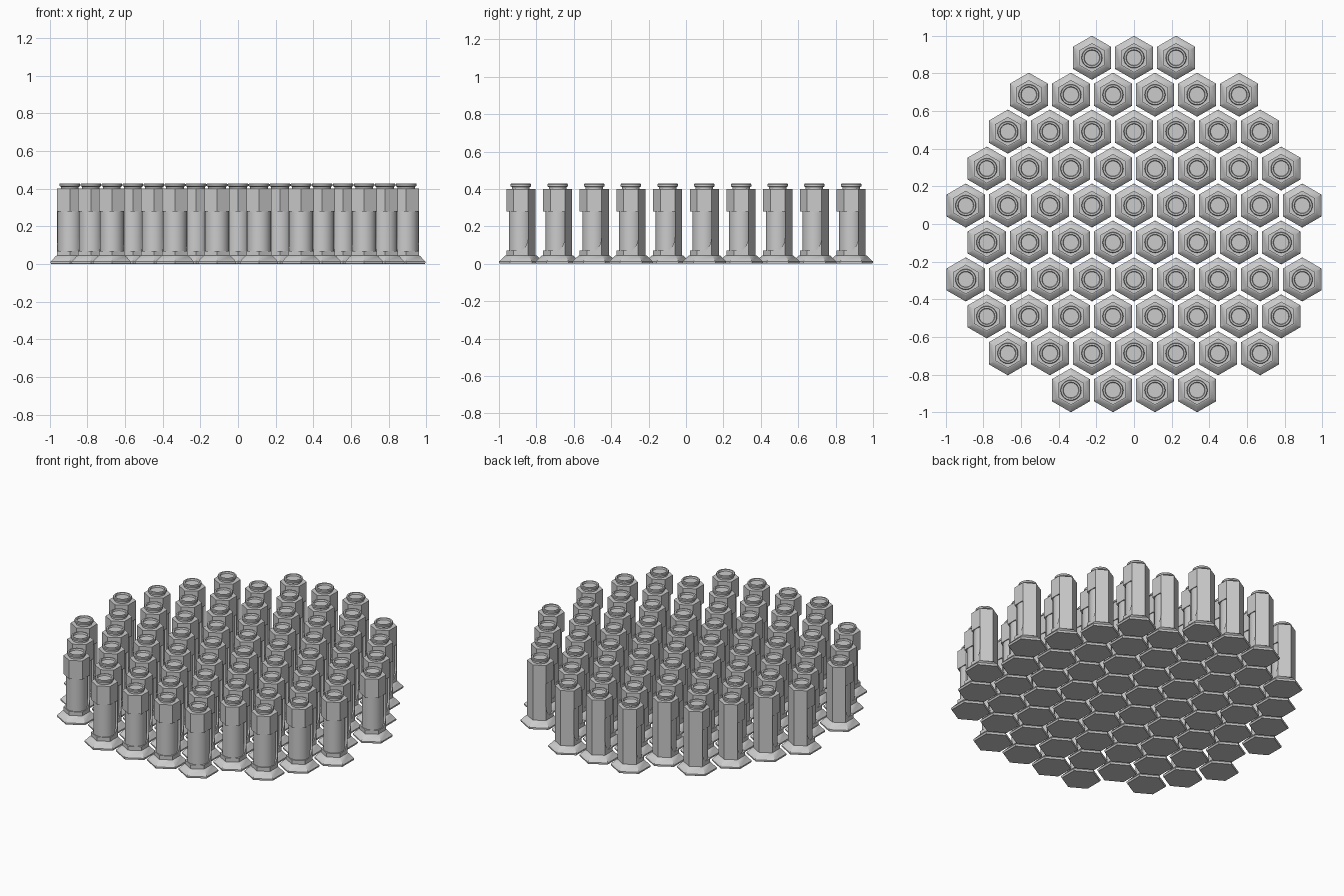
import bpy, bmesh
from math import cos, sin, pi

if "Cube" in bpy.data.objects:
    bpy.data.objects.remove(bpy.data.objects["Cube"])

R = 0.078               # hexagon corner radius of the column
A = R * cos(pi / 6)     # half width across flats
PITCH, ROW_STEP = 0.2234, 0.1962
SEG = 32


def ring(radius, z, n):
    return [(radius * cos(pi / 2 + 2 * pi * i / n),
             radius * sin(pi / 2 + 2 * pi * i / n), z) for i in range(n)]


def loft(bm, rings, smooth=False, cap_bottom=True, cap_top=True):
    """Skin a stack of closed loops and cap the ends."""
    loops = [[bm.verts.new(p) for p in r] for r in rings]
    n = len(loops[0])
    for lo, hi in zip(loops, loops[1:]):
        for i in range(n):
            j = (i + 1) % n
            bm.faces.new((lo[i], lo[j], hi[j], hi[i])).smooth = smooth
    if cap_bottom:
        bm.faces.new(loops[0][::-1])
    if cap_top:
        bm.faces.new(loops[-1])


def turned(bm, profile, n, **kw):
    loft(bm, [ring(r, z, n) for r, z in profile], **kw)


bm = bmesh.new()

# hexagonal foot: thin edge, sloped skirt, upright collar
turned(bm, [(0.113, 0), (0.117, 0.005), (0.117, 0.012), (0.085, 0.043),
            (R, 0.045), (R, 0.07)], 6)

# round front of the shaft
turned(bm, [(0.064, 0.07), (0.064, 0.28)], SEG, smooth=True,
       cap_bottom=False, cap_top=False)

# hexagonal back of the shaft, flaring forward where it meets the collar
back = []
for z, f in [(0.07, 0.008), (0.085, 0.02), (0.10, 0.029),
             (0.12, 0.036), (0.14, 0.038), (0.28, 0.038)]:
    back.append([(A, f, z), (A, R / 2, z), (0, R, z), (-A, R / 2, z), (-A, f, z)])
loft(bm, back, cap_bottom=False, cap_top=False)

# hexagonal head
turned(bm, [(R, 0.28), (R, 0.40)], 6)

# round rim with a shallow recess
turned(bm, [(0.047, 0.40), (0.047, 0.410), (0.055, 0.414), (0.055, 0.424),
            (0.052, 0.428), (0.043, 0.428), (0.040, 0.418)], SEG,
       smooth=True, cap_bottom=False)

mesh = bpy.data.meshes.new("hex_post")
bm.to_mesh(mesh)
bm.free()

# sharp edges above 30 degrees, shared by all posts
first = bpy.data.objects.new("hex_post", mesh)
bpy.context.collection.objects.link(first)
bpy.context.view_layer.objects.active = first
first.select_set(True)
mesh.set_sharp_from_angle(angle=pi / 6)

# rows of posts from back to front, staggered like a honeycomb
posts = []
for row, count in enumerate([3, 6, 7, 8, 9, 8, 9, 8, 7, 4]):
    for i in range(count):
        posts.append(((i - (count - 1) / 2) * PITCH, (4.5 - row) * ROW_STEP, 0))

first.location = posts[0]
for p in posts[1:]:
    ob = bpy.data.objects.new("hex_post", mesh)
    ob.location = p
    bpy.context.collection.objects.link(ob)
